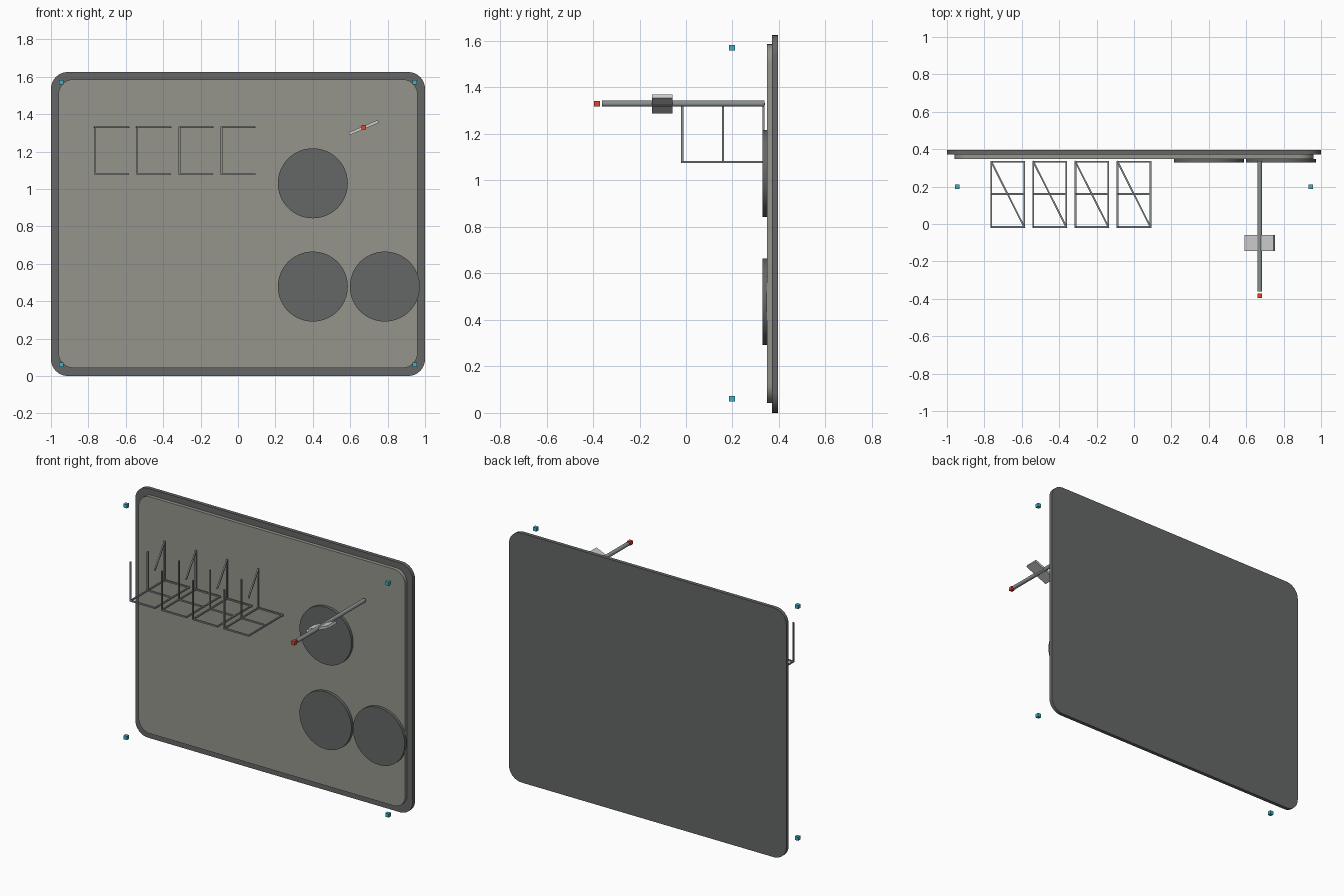
import bpy, bmesh, math
from mathutils import Vector

if "Cube" in bpy.data.objects:
    bpy.data.objects.remove(bpy.data.objects["Cube"])


def material(name, rgb):
    m = bpy.data.materials.new(name)
    m.diffuse_color = (*rgb, 1)
    m.use_nodes = True
    m.node_tree.nodes["Principled BSDF"].inputs["Base Color"].default_value = m.diffuse_color
    return m


DARK = material("dark_grey", (0.13, 0.135, 0.135))
WARM = material("warm_grey", (0.30, 0.30, 0.26))
STEEL = material("steel", (0.25, 0.28, 0.27))
PALE = material("pale_grey", (0.6, 0.6, 0.6))
RED = material("red", (0.75, 0.06, 0.03))
TEAL = material("teal", (0.05, 0.45, 0.55))


def finish(bm, name, mat, smooth=False):
    bmesh.ops.recalc_face_normals(bm, faces=bm.faces)
    mesh = bpy.data.meshes.new(name)
    bm.to_mesh(mesh)
    bm.free()
    ob = bpy.data.objects.new(name, mesh)
    bpy.context.collection.objects.link(ob)
    mesh.materials.append(mat)
    if smooth:
        bpy.ops.object.select_all(action='DESELECT')
        ob.select_set(True)
        bpy.context.view_layer.objects.active = ob
        bpy.ops.object.shade_smooth_by_angle(angle=math.radians(35))
    return ob


def box(name, centre, size, mat, tilt=0):
    bm = bmesh.new()
    bmesh.ops.create_cube(bm, size=1)
    bmesh.ops.scale(bm, vec=size, verts=bm.verts)
    ob = finish(bm, name, mat)
    ob.location = centre
    ob.rotation_euler.y = tilt
    return ob


def cylinder_y(name, x, z, y0, y1, radius, sides, mat):
    bm = bmesh.new()
    bmesh.ops.create_cone(bm, cap_ends=True, segments=sides, radius1=radius,
                          radius2=radius, depth=y1 - y0)
    ob = finish(bm, name, mat, True)
    ob.location = (x, (y0 + y1) / 2, z)
    ob.rotation_euler.x = math.pi / 2
    return ob


def rounded_plate(name, half_w, z0, z1, y0, y1, radius, mat):
    bm = bmesh.new()
    verts = []
    corners = ((half_w, z1), (-half_w, z1), (-half_w, z0), (half_w, z0))
    for q, (x, z) in enumerate(corners):
        cx = x - math.copysign(radius, x)
        cz = z - radius if z == z1 else z + radius
        for i in range(9):
            a = math.pi / 2 * (q + i / 8)
            verts.append(bm.verts.new((cx + radius * math.cos(a), y0,
                                       cz + radius * math.sin(a))))
    face = bm.faces.new(verts)
    ext = bmesh.ops.extrude_face_region(bm, geom=[face])
    moved = [v for v in ext["geom"] if isinstance(v, bmesh.types.BMVert)]
    bmesh.ops.translate(bm, vec=(0, y1 - y0, 0), verts=moved)
    return finish(bm, name, mat, True)


# Wall panel: dark backing with a lighter raised face
rounded_plate("back_panel", 1.0, 0.0, 1.625, 0.371, 0.395, 0.09, DARK)
rounded_plate("front_panel", 0.96, 0.043, 1.586, 0.348, 0.371, 0.08, WARM)

# Three round discs on the panel
for i, (x, z) in enumerate(((0.4, 1.03), (0.4, 0.478), (0.785, 0.478))):
    cylinder_y(f"disc_{i + 1}", x, z, 0.329, 0.348, 0.187, 64, DARK)

# Projecting rod with tilted plate and red end marker
cylinder_y("rod", 0.672, 1.33, -0.361, 0.338, 0.013, 24, STEEL)
box("tilted_plate", (0.672, -0.102, 1.328), (0.17, 0.087, 0.016), PALE,
    -math.radians(23))
box("end_marker", (0.672, -0.383, 1.33), (0.024, 0.024, 0.024), RED)

# Four wire racks: base frame, left uprights and a top diagonal
WIRE = 0.009


def wire(bm, a, b):
    a, b = Vector(a), Vector(b)
    d = b - a
    made = bmesh.ops.create_cube(bm, size=1)["verts"]
    bmesh.ops.scale(bm, vec=(d.length + WIRE, WIRE, WIRE), verts=made)
    angle_z = math.atan2(d.y, d.x)
    rot = d.to_track_quat('X', 'Z') if abs(d.z) < 1e-6 else \
        Vector((1, 0, 0)).rotation_difference(d)
    for v in made:
        v.co = rot @ v.co + (a + b) / 2


for i in range(4):
    xl = -0.763 + i * 0.225
    xr = xl + 0.176
    ys, z0, z1 = (-0.016, 0.16, 0.333), 1.079, 1.329
    bm = bmesh.new()
    for y in ys:
        wire(bm, (xl, y, z0), (xr, y, z0))
        wire(bm, (xl, y, z0), (xl, y, z1))
    for x in (xl, xr):
        wire(bm, (x, ys[0], z0), (x, ys[2], z0))
    wire(bm, (xl, ys[2], z1), (xr, ys[0], z1))
    finish(bm, f"wire_rack_{i + 1}", STEEL)

# Small corner markers floating in front of the panel
for side, x in (("left", -0.944), ("right", 0.944)):
    for level, z in (("lower", 0.06), ("upper", 1.57)):
        box(f"corner_marker_{level}_{side}", (x, 0.198, z),
            (0.024, 0.024, 0.024), TEAL)
